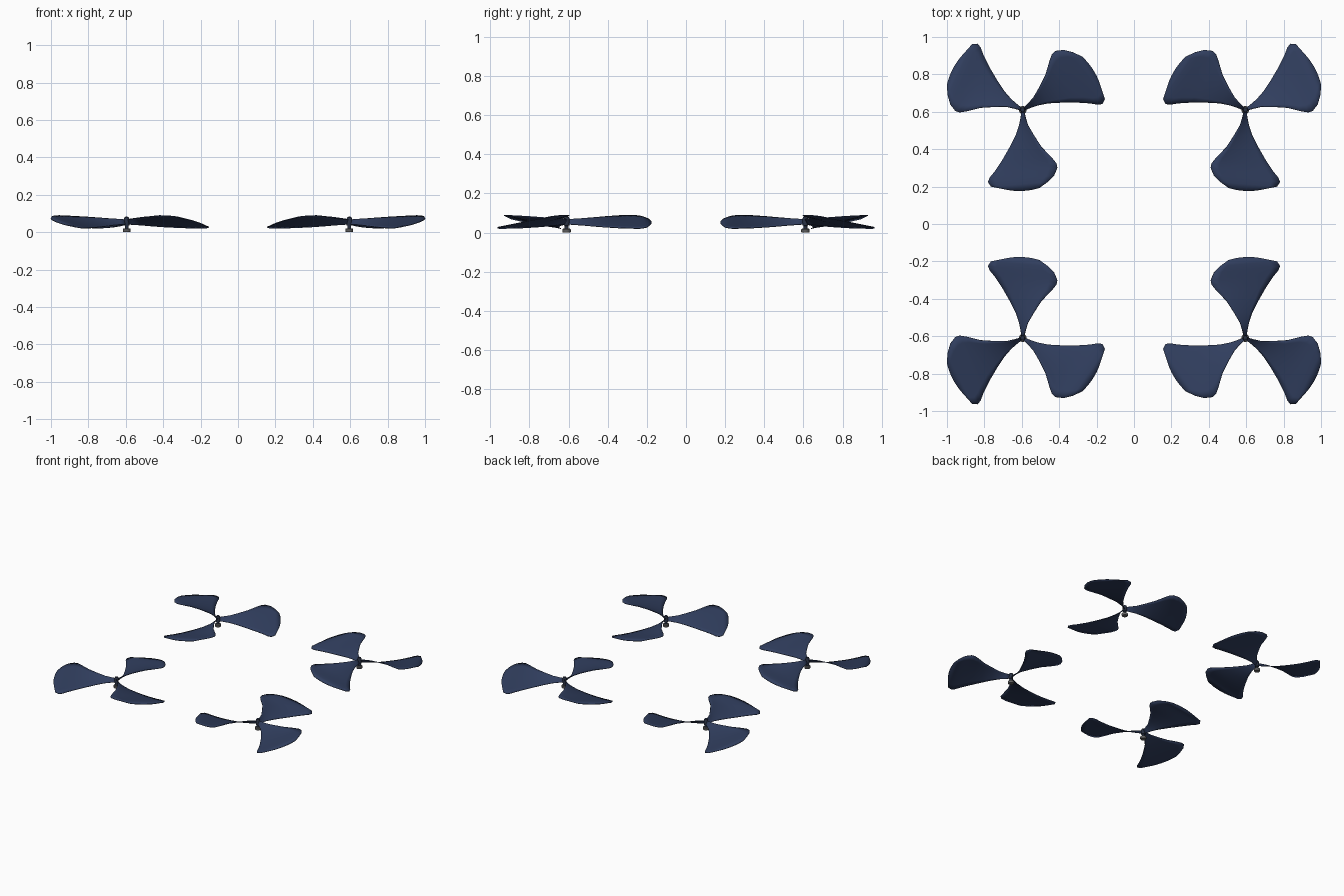
import bpy, bmesh, math
from mathutils import Matrix, Vector

if "Cube" in bpy.data.objects:
    bpy.data.objects.remove(bpy.data.objects["Cube"])

def material(name, rgb):
    m = bpy.data.materials.new(name)
    m.diffuse_color = (*rgb, 1)
    m.use_nodes = True
    m.node_tree.nodes["Principled BSDF"].inputs["Base Color"].default_value = m.diffuse_color
    return m

NAVY = material("navy_blade", (0.030, 0.048, 0.112))
DARK = material("dark_hub", (0.022, 0.030, 0.055))
GREY = material("grey_mount", (0.13, 0.13, 0.13))

# Blade stations: left edge (t, r), right edge (t, r), half height of the twist
STATIONS = [
    (-.005, .00, .005, .00, .012),
    (-.015, .04, .010, .04, .015),
    (-.027, .08, .018, .08, .017),
    (-.062, .14, .037, .135, .022),
    (-.102, .20, .070, .20, .027),
    (-.155, .255, .108, .267, .031),
    (-.180, .285, .150, .330, .033),
    (-.185, .31, .175, .36, .034),
    (-.168, .35, .186, .385, .033),
    (-.134, .385, .170, .41, .028),
    (-.090, .417, .085, .427, .016),
]
HUB_X, HUB_Y, MID_Z, COLS = 0.595, 0.61, 0.055, 8

def finish(ob, mat):
    ob.data.materials.append(mat)
    bpy.context.collection.objects.link(ob)
    bpy.ops.object.select_all(action='DESELECT')
    bpy.context.view_layer.objects.active = ob
    ob.select_set(True)
    bpy.ops.object.shade_smooth_by_angle(angle=math.radians(40))

def blade(name, sx, sy, angle):
    """Twisted paddle blade lofted between its two edges."""
    bm = bmesh.new()
    rot = Matrix.Rotation(angle, 3, 'Z')
    rows = []
    for i, (tl, rl, tr, rr, h) in enumerate(STATIONS):
        row = []
        for j in range(COLS + 1):
            f = j / COLS
            s = 2 * f - 1
            bulge = 0.011 * (1 - s * s) if i == len(STATIONS) - 1 else 0
            p = rot @ Vector((tl + (tr - tl) * f, -(rl + (rr - rl) * f + bulge), -h * s))
            row.append(bm.verts.new((sx * (HUB_X + p.x), sy * (HUB_Y + p.y), MID_Z + p.z)))
        rows.append(row)
    for a, b in zip(rows, rows[1:]):
        for j in range(COLS):
            q = [a[j], b[j], b[j + 1], a[j + 1]]
            bm.faces.new(q if sx * sy > 0 else q[::-1])
    me = bpy.data.meshes.new(name)
    bm.to_mesh(me)
    bm.free()
    ob = bpy.data.objects.new(name, me)
    finish(ob, NAVY)
    mod = ob.modifiers.new("thickness", 'SOLIDIFY')
    mod.thickness, mod.offset = 0.004, 0

def lathe(name, x, y, profile, mat, n=20):
    """Closed turned part from (radius, z) pairs."""
    bm = bmesh.new()
    rings = [[bm.verts.new((x + r * math.cos(2 * math.pi * k / n),
                            y + r * math.sin(2 * math.pi * k / n), z)) for k in range(n)]
             for r, z in profile]
    for a, b in zip(rings, rings[1:]):
        for k in range(n):
            bm.faces.new((a[k], a[(k + 1) % n], b[(k + 1) % n], b[k]))
    bm.faces.new(rings[0][::-1])
    bm.faces.new(rings[-1])
    me = bpy.data.meshes.new(name)
    bm.to_mesh(me)
    bm.free()
    finish(bpy.data.objects.new(name, me), mat)

# Four mirrored three-blade propellers
for sx, side in ((1, "right"), (-1, "left")):
    for sy, end in ((1, "back"), (-1, "front")):
        tag = f"{end}_{side}"
        for k in range(3):
            blade(f"{tag}_blade_{k + 1}", sx, sy, k * 2 * math.pi / 3)
        x, y = sx * HUB_X, sy * HUB_Y
        lathe(f"{tag}_mount", x, y, [(.019, 0), (.021, .003), (.021, .017), (.018, .020)], GREY)
        lathe(f"{tag}_hub", x, y, [(.010, .02), (.010, .035), (.014, .037), (.014, .073),
                                   (.011, .080), (.005, .083)], DARK)
